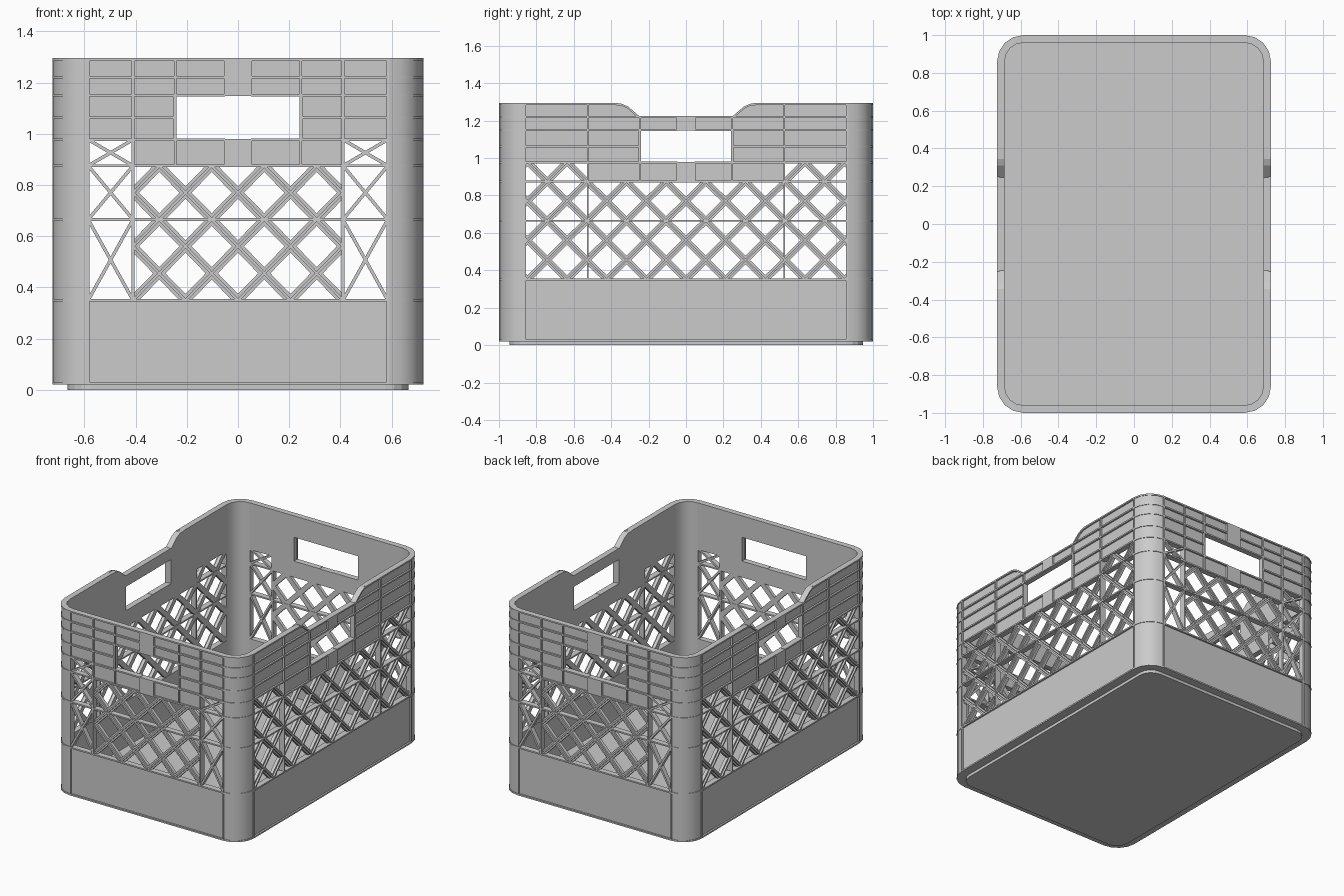
import bpy, bmesh, math

if "Cube" in bpy.data.objects:
    bpy.data.objects.remove(bpy.data.objects["Cube"])

HX, HY, TOP, R = 0.725, 1.0, 1.295, 0.14      # half sizes, height, corner radius
CX, CY = HX - R, HY - R                       # corner centres = ends of the flat walls
INNER, PANEL = 0.04, 0.012                    # depths of inner face and panel face


def finish(name, bm, smooth=False):
    bmesh.ops.recalc_face_normals(bm, faces=bm.faces)
    me = bpy.data.meshes.new(name)
    bm.to_mesh(me)
    bm.free()
    ob = bpy.data.objects.new(name, me)
    bpy.context.collection.objects.link(ob)
    if smooth:
        bpy.context.view_layer.objects.active = ob
        ob.select_set(True)
        bpy.ops.object.shade_smooth_by_angle(angle=math.radians(35))
        ob.select_set(False)


def loft(bm, a, b):
    va, vb = [bm.verts.new(p) for p in a], [bm.verts.new(p) for p in b]
    n = len(a)
    bm.faces.new(va)
    bm.faces.new(vb[::-1])
    for i in range(n):
        bm.faces.new((va[i], va[(i + 1) % n], vb[(i + 1) % n], vb[i]))


def clip(poly, u0, u1, z0, z1):
    # trim a convex outline to a rectangle
    for ax, lim, s in ((0, u0, 1), (0, u1, -1), (1, z0, 1), (1, z1, -1)):
        out = []
        for i, p in enumerate(poly):
            q = poly[(i + 1) % len(poly)]
            dp, dq = s * (p[ax] - lim), s * (q[ax] - lim)
            if dp >= 0:
                out.append(p)
            if dp * dq < 0:
                t = dp / (dp - dq)
                out.append((p[0] + t * (q[0] - p[0]), p[1] + t * (q[1] - p[1])))
        poly = out
        if len(poly) < 3:
            return []
    return poly


class Wall:
    # draws in (u, z) on one wall, depth measured inward from the outer face
    def __init__(self, side, s):
        self.side, self.s, self.bm = side, s, bmesh.new()

    def pt(self, u, z, d):
        s = self.s
        return (s * u, -s * (HY - d), z) if self.side == 'end' else (s * (HX - d), s * u, z)

    def prism(self, poly, d0, d1):
        if len(poly) > 2:
            loft(self.bm, [self.pt(u, z, d0) for u, z in poly], [self.pt(u, z, d1) for u, z in poly])

    def box(self, u0, u1, z0, z1, d0=PANEL, d1=INNER):
        self.prism([(u0, z0), (u1, z0), (u1, z1), (u0, z1)], d0, d1)

    def pair(self, u0, u1, *a):
        self.box(u0, u1, *a)
        self.box(-u1, -u0, *a)

    def bar(self, p, q, w, rect, d0, d1):
        dx, dz = q[0] - p[0], q[1] - p[1]
        l = math.hypot(dx, dz)
        nx, nz = -dz / l * w / 2, dx / l * w / 2
        ex, ez = dx / l * .03, dz / l * .03
        p, q = (p[0] - ex, p[1] - ez), (q[0] + ex, q[1] + ez)
        self.prism(clip([(p[0] + nx, p[1] + nz), (p[0] - nx, p[1] - nz),
                         (q[0] - nx, q[1] - nz), (q[0] + nx, q[1] + nz)], *rect), d0, d1)

    def lattice(self, rect, p):
        # diagonal bars, each with a thin raised rib along the middle
        for k in range(-10, 11):
            for m in (-1, 1):
                a, b = (k * p - m * 5 * p, .77 - 5 * .21), (k * p + m * 5 * p, .77 + 5 * .21)
                self.bar(a, b, .034, rect, .016, .038)
                self.bar(a, b, .011, rect, .004, .016)


NOTCH = [(.245, 1.22), (.31, 1.276), (.345, 1.291), (.41, TOP)]
T = .005                                       # half thickness of ribs

for side, s, name in (('end', 1, 'front'), ('end', -1, 'back'), ('side', 1, 'right'), ('side', -1, 'left')):
    end = side == 'end'
    W = CX if end else CY                      # wall half width
    B = .41 if end else .525                   # bay line
    G = .05 if end else .045                   # grip pad half width
    H = .245                                   # hand hole half width
    top = TOP if end else 1.225                # height over hand hole

    # solid panels around the hand hole and at the bottom
    w = Wall(side, s)
    w.box(-W, W, .02, .35)
    w.box(-B, B, .875, .98)
    w.box(-H, H, 1.147, top)
    if end:
        w.pair(H, W, .975, TOP)
    else:
        prof = [(H, .975), (W, .975), (W, TOP)] + NOTCH[::-1]
        w.prism(prof, PANEL, INNER)
        w.prism([(-u, z) for u, z in prof], PANEL, INNER)
    # flush pads above and below the hand hole
    w.box(-G, G, 1.147, top, 0, PANEL)
    w.box(-G, G, .875, .98, 0, PANEL)
    finish(name + '_panels', w.bm)

    # horizontal and vertical ribs
    w = Wall(side, s)
    for z, u0, d1 in ((TOP - T, G if end else .36, PANEL), (1.22, G, PANEL), (1.15, G, PANEL),
                      (1.062, H, PANEL), (.977, G, INNER), (.875, 0, INNER),
                      (.665, 0, INNER), (.35, 0, INNER), (.02 + T, 0, PANEL)):
        w.pair(u0, W, z - T, z + T, 0, d1)
    for u, z0, z1 in ((W, .02, TOP), (B, .35, TOP), (H, .875, top), (G, .875, .98), (G, 1.147, top)):
        d1 = INNER if u in (W, B) else PANEL
        w.pair(u - T, u + T, z0, z1, 0, d1)
    w.pair(H, H + .008, .98, 1.147, 0, PANEL)
    if not end:
        lip = NOTCH + [(u + .004, z - .01) for u, z in NOTCH[::-1]]
        w.prism(lip, 0, PANEL)
        w.prism([(-u, z) for u, z in lip], 0, PANEL)
    finish(name + '_ribs', w.bm)

    # open lattice
    w = Wall(side, s)
    if end:
        w.lattice((-B, B, .35, .875), .205)
        for z0, z1 in ((.35, .665), (.665, .875), (.875, .977)):
            for m in (-1, 1):
                a, b = (B, W) if m > 0 else (-W, -B)
                r = (a, b, z0, z1)
                w.bar((a, z0), (b, z1), .013, r, .004, .038)
                w.bar((a, z1), (b, z0), .013, r, .004, .038)
    else:
        w.lattice((-B, B, .35, .875), .212)
        w.lattice((B, W, .35, .977), .212)
        w.lattice((-W, -B, .35, .977), .212)
    finish(name + '_lattice', w.bm)


def arc(r, a0=0.0, a1=math.pi / 2, n=4):
    return [(r * math.cos(a0 + (a1 - a0) * i / n), r * math.sin(a0 + (a1 - a0) * i / n)) for i in range(n + 1)]


# rounded corner posts with rib bands
for sx in (-1, 1):
    for sy in (-1, 1):
        bm = bmesh.new()
        bands = [(.02, TOP, R - .004, R - INNER)]
        bands += [(z - T, z + T, R, R - .004) for z in
                  (TOP - T, 1.22, 1.15, 1.062, .977, .875, .665, .35, .02 + T)]
        for z0, z1, ro, ri in bands:
            ring = arc(ro) + arc(ri)[::-1]
            loft(bm, [(sx * (CX + x), sy * (CY + y), z0) for x, y in ring],
                 [(sx * (CX + x), sy * (CY + y), z1) for x, y in ring])
        finish(('front' if sy < 0 else 'back') + ('_left' if sx < 0 else '_right') + '_corner', bm, True)


# floor and raised foot plate
def plate(name, hx, hy, r, z0, z1):
    pts = []
    for i, (sx, sy) in enumerate(((1, 1), (-1, 1), (-1, -1), (1, -1))):
        a = i * math.pi / 2
        pts += [(sx * (hx - r) + x, sy * (hy - r) + y) for x, y in arc(r, a, a + math.pi / 2)]
    bm = bmesh.new()
    loft(bm, [(x, y, z0) for x, y in pts], [(x, y, z1) for x, y in pts])
    finish(name, bm)


plate('floor', HX - .02, HY - .02, R - .02, .02, .04)
plate('foot_plate', .665, .945, .09, 0, .021)
